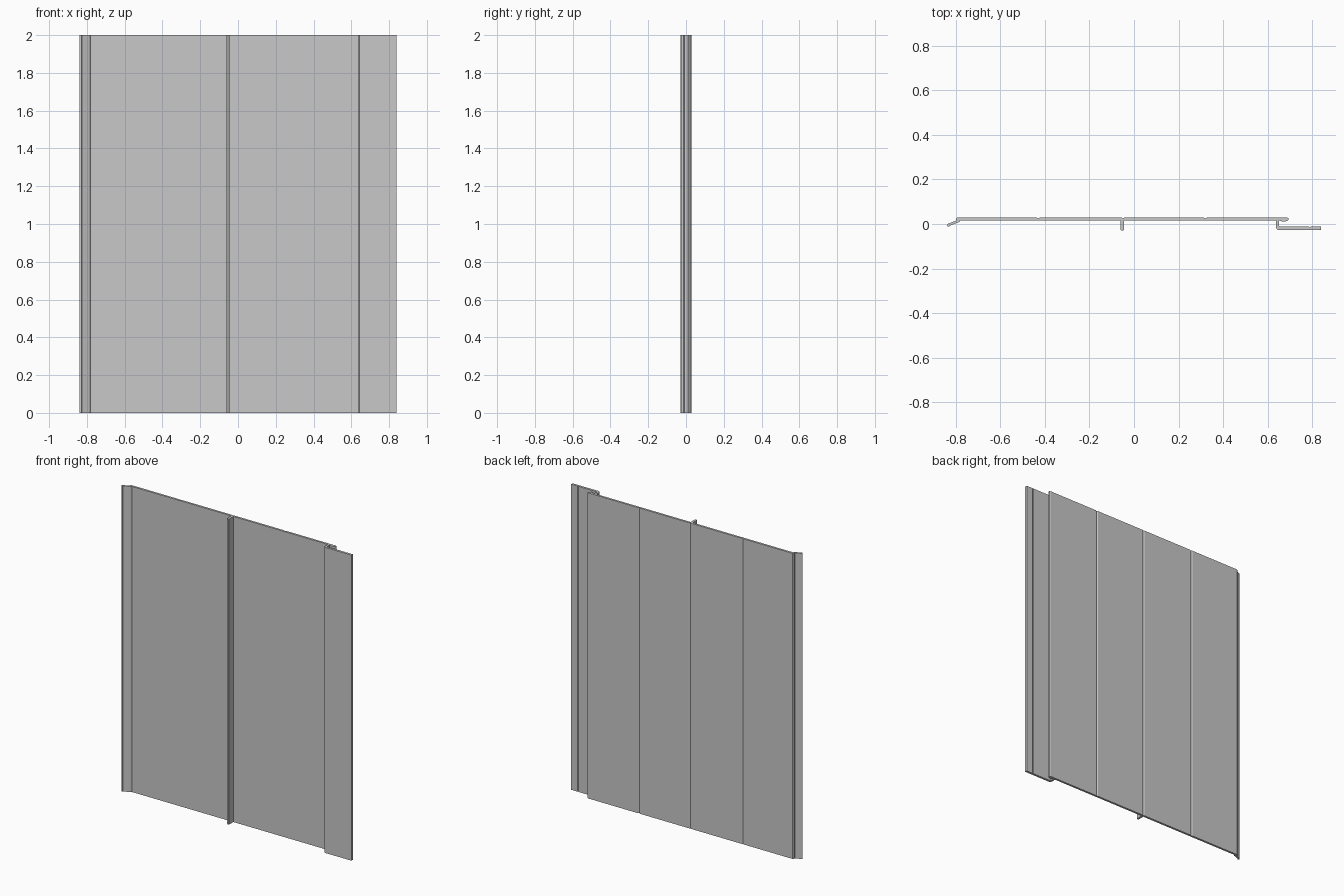
import bpy, bmesh

HEIGHT = 2.0
BACK, INNER, FRONT = 0.030, 0.016, -0.030   # main depth planes

cube = bpy.data.objects.get("Cube")
if cube:
    bpy.data.objects.remove(cube, do_unlink=True)

grey = bpy.data.materials.new("plain_grey")
grey.use_nodes = True
colour = (0.58, 0.58, 0.58, 1)
grey.diffuse_color = colour
grey.node_tree.nodes["Principled BSDF"].inputs["Base Color"].default_value = colour


def extrude_profile(name, points):
    """Extrude a closed plan outline straight up to the full height."""
    bm = bmesh.new()
    base = bm.faces.new([bm.verts.new((x, y, 0)) for x, y in points])
    result = bmesh.ops.extrude_face_region(bm, geom=[base], use_keep_orig=True)
    top = [v for v in result["geom"] if isinstance(v, bmesh.types.BMVert)]
    bmesh.ops.translate(bm, verts=top, vec=(0, 0, HEIGHT))
    bmesh.ops.recalc_face_normals(bm, faces=bm.faces)
    mesh = bpy.data.meshes.new(name)
    bm.to_mesh(mesh)
    bm.free()
    mesh.materials.append(grey)
    obj = bpy.data.objects.new(name, mesh)
    bpy.context.collection.objects.link(obj)
    return obj


def groove(x, y, half=0.008, depth=0.005):
    """Shallow V cut into a back surface, from low x to high x."""
    return [(x - half, y), (x, y - depth), (x + half, y)]


# Face panel: grooved back, bent drip edge on one side, rolled hook on the other
panel = [(-0.840, -0.003), (-0.836, 0.001), (-0.800, 0.015), (-0.799, 0.025), (-0.793, BACK)]
for gx in (-0.43, -0.05, 0.32):
    panel += groove(gx, BACK)
panel += [(0.686, BACK), (0.694, 0.026), (0.695, 0.020), (0.689, 0.014),
          (0.674, 0.010), (0.655, 0.014), (0.655, INNER),
          (-0.780, INNER), (-0.785, 0.009), (-0.827, -0.007), (-0.829, -0.012),
          (-0.838, -0.010)]
extrude_profile("face_panel", panel)

# Stiffening rib on the front, with softened tip corners
extrude_profile("centre_rib", [(-0.060, INNER), (-0.045, INNER), (-0.045, -0.027),
                               (-0.048, FRONT), (-0.057, FRONT), (-0.060, -0.027)])

# Fixing flange: short web turning into a flat strip with a scored line
flange = [(0.639, INNER), (0.652, INNER), (0.652, -0.008), (0.656, -0.012)]
flange += groove(0.79, -0.012, 0.004, 0.003)
flange += [(0.840, -0.012), (0.840, -0.027), (0.648, -0.027), (0.642, -0.024), (0.639, -0.018)]
extrude_profile("fixing_flange", flange)
